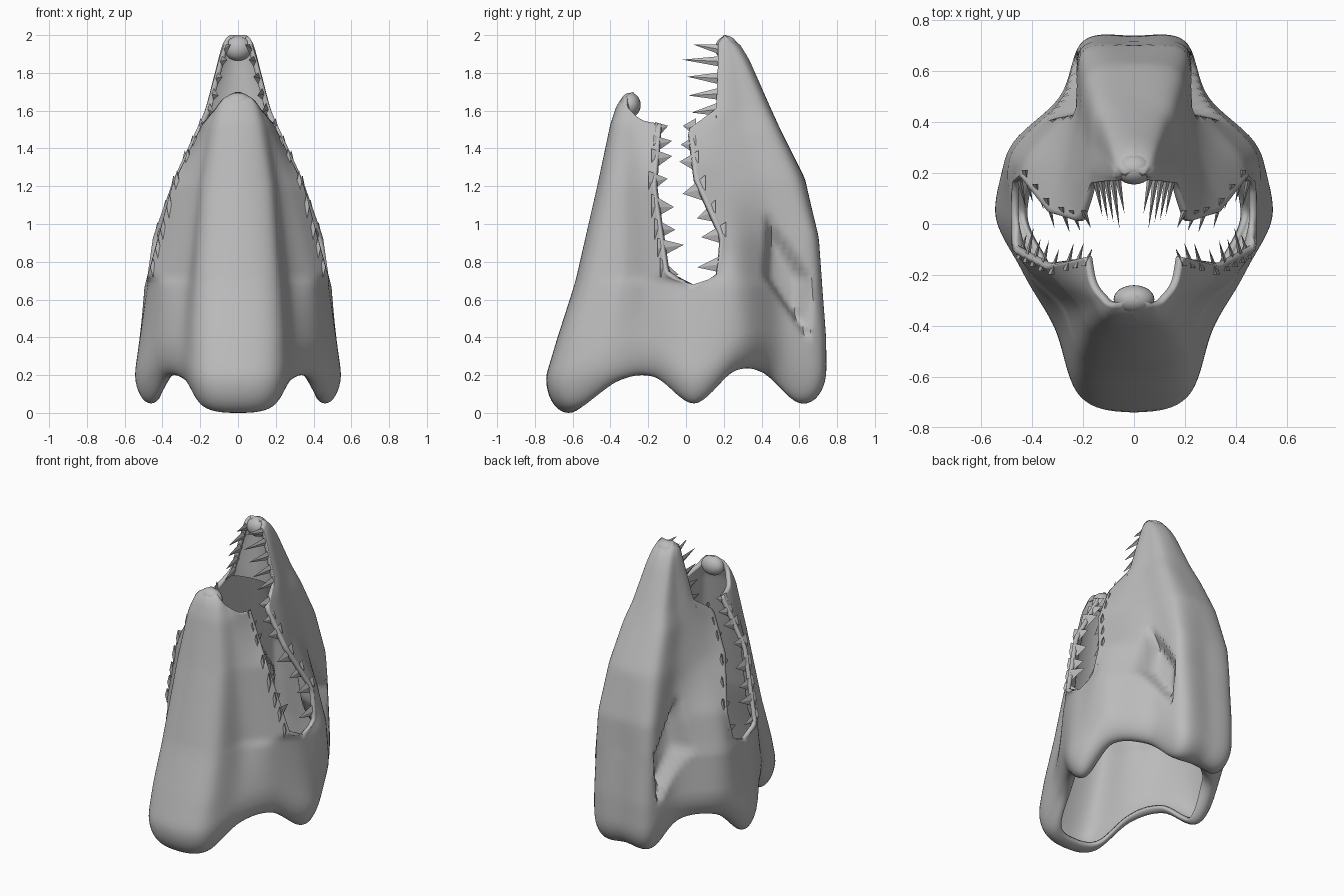
import bpy, bmesh, math
from mathutils import Matrix, Vector

if "Cube" in bpy.data.objects:
    bpy.data.objects.remove(bpy.data.objects["Cube"], do_unlink=True)

grey = bpy.data.materials.new("matte_grey")
grey.use_nodes = True
colour = (0.5, 0.5, 0.5, 1)
grey.diffuse_color = colour
grey.node_tree.nodes["Principled BSDF"].inputs["Base Color"].default_value = colour

CORNER = 0.68      # height of the mouth corner
ROLL = 0.18        # height of the rolled bottom rim
COLS, RIM_ROWS, LOW_ROWS, HIGH_ROWS = 36, 12, 16, 48

# Sections: height, then (x, y) from the centre line round to the mouth edge
JAW = [
    (0.2, (0, -.74), (.21, -.685), (.32, -.43), (.44, -.2), (.55, .05)),
    (0.4, (0, -.68), (.21, -.63), (.3, -.41), (.43, -.2), (.52, .05)),
    (CORNER, (0, -.59), (.2, -.54), (.28, -.34), (.41, -.2), (.48, .04)),
    (0.72, (0, -.58), (.2, -.53), (.27, -.33), (.4, -.2), (.48, -.1)),
    (1.2, (0, -.47), (.16, -.43), (.22, -.32), (.29, -.24), (.35, -.17)),
    (1.53, (0, -.4), (.11, -.38), (.16, -.3), (.18, -.23), (.19, -.13)),
    (1.62, (0, -.37), (.09, -.35), (.12, -.29), (.14, -.23), (.15, -.17)),
    (1.67, (0, -.34), (.07, -.32), (.1, -.27), (.11, -.23), (.12, -.19)),
    (1.7, (0, -.28), (.05, -.28), (.08, -.26), (.09, -.23), (.1, -.2)),
]
SNOUT = [
    (0.2, (0, .74), (.2, .72), (.29, .5), (.48, .3), (.55, .05)),
    (0.4, (0, .735), (.2, .72), (.29, .5), (.49, .3), (.52, .05)),
    (CORNER, (0, .715), (.2, .7), (.27, .5), (.48, .28), (.48, .04)),
    (0.72, (0, .71), (.2, .7), (.26, .5), (.46, .29), (.48, .16)),
    (0.93, (0, .7), (.2, .68), (.24, .48), (.4, .29), (.45, .19)),
    (1.24, (0, .63), (.18, .59), (.22, .39), (.28, .2), (.34, .05)),
    (1.5, (0, .5), (.15, .47), (.18, .3), (.21, .15), (.22, .01)),
    (1.61, (0, .45), (.12, .42), (.15, .3), (.17, .22), (.17, .16)),
    (1.87, (0, .335), (.08, .31), (.1, .25), (.105, .2), (.1, .17)),
    (1.96, (0, .28), (.06, .26), (.08, .22), (.08, .19), (.07, .17)),
    (2.0, (0, .21), (.04, .2), (.05, .19), (.05, .18), (.04, .17)),
]
JAW_RIM, JAW_TOP = (0, .03, .17, .19, .05), (1.7, 1.67, 1.6, 1.55, 1.53)
SNOUT_RIM, SNOUT_TOP = (.06, .06, .21, .22, .05), (2, 2, 1.99, 1.98, 1.96)


def spline(values, u, start=1, flat_end=False):
    """Catmull-Rom through evenly spaced scalars, even or odd at the start."""
    n = len(values) - 1
    i = min(int(u * n), n - 1)
    t = u * n - i
    b, c = values[i], values[i + 1]
    a = values[i - 1] if i else start * c
    if i + 2 <= n:
        d = values[i + 2]
    else:
        d = b if flat_end else 2 * c - b
    return b + t / 2 * (c - a + t * (2 * a - 5 * b + 4 * c - d + t * (3 * (b - c) + d - a)))


def section(rows, z):
    """Linear blend of the neighbouring sections at height z."""
    z = max(rows[0][0], min(rows[-1][0], z))
    for low, high in zip(rows, rows[1:]):
        if z <= high[0]:
            t = (z - low[0]) / (high[0] - low[0])
            return [Vector(p).lerp(Vector(q), t) for p, q in zip(low[1:], high[1:])]


def surface(rows, u, z):
    pts = section(rows, z)
    return Vector((spline([p.x for p in pts], u, -1, z <= CORNER + 0.001),
                   spline([p.y for p in pts], u), z))


def socket_depth(p):
    """0 outside the slanted diamond of the eye socket, 1 well inside it."""
    across = abs(p.y - 0.54 - (0.72 - p.z) * 0.32) / 0.13
    return max(0, min(1, 2.2 * (1 - across - abs(p.z - 0.72) / 0.36)))


def add_patch(bm, rows, rim, top, flip):
    grid = []
    for j in range(RIM_ROWS + LOW_ROWS + HIGH_ROWS + 1):
        line = []
        for i in range(COLS + 1):
            u = i / COLS
            base = spline(rim, u, flat_end=True)
            inset = 1
            if j < RIM_ROWS:
                # Rim rolls under and a little up the inside
                turn = math.radians(120) * (1 - j / RIM_ROWS)
                z = base + ROLL * (1 - math.sin(turn))
                inset = 1 - 0.16 * (1 - math.cos(turn))
            elif j <= RIM_ROWS + LOW_ROWS:
                low = base + ROLL
                z = low + (CORNER - low) * (j - RIM_ROWS) / LOW_ROWS
            else:
                z = CORNER + (spline(top, u) - CORNER) * (j - RIM_ROWS - LOW_ROWS) / HIGH_ROWS
            p = surface(rows, u, z)
            line.append(bm.verts.new((p.x * inset, p.y * inset, z)))
        grid.append(line)
    for a, b in zip(grid, grid[1:]):
        for i in range(COLS):
            quad = [a[i], a[i + 1], b[i + 1], b[i]]
            bm.faces.new(quad[::-1] if flip else quad)


def finish(name, bm, angle=0, mirrored=True, thickness=0):
    mesh = bpy.data.meshes.new(name)
    bm.to_mesh(mesh)
    bm.free()
    mesh.materials.append(grey)
    obj = bpy.data.objects.new(name, mesh)
    bpy.context.collection.objects.link(obj)
    if mirrored:
        obj.modifiers.new("mirror", 'MIRROR').merge_threshold = 0.002
    if thickness:
        solid = obj.modifiers.new("wall", 'SOLIDIFY')
        solid.thickness = thickness
        solid.offset = -1
    if angle:
        bpy.ops.object.select_all(action='DESELECT')
        obj.select_set(True)
        bpy.context.view_layer.objects.active = obj
        bpy.ops.object.shade_smooth_by_angle(angle=math.radians(angle))


# Hollow head: lower jaw in front, snout behind, joined below the mouth
bm = bmesh.new()
add_patch(bm, JAW, JAW_RIM, JAW_TOP, False)
add_patch(bm, SNOUT, SNOUT_RIM, SNOUT_TOP, True)
bmesh.ops.remove_doubles(bm, verts=bm.verts, dist=0.0005)
inner = [v for v in bm.verts if not v.is_boundary]
for _ in range(3):
    bmesh.ops.smooth_vert(bm, verts=inner, factor=0.5, use_axis_x=True, use_axis_y=True, use_axis_z=False)
# Sunken eye sockets
for v in inner:
    if v.co.y > 0.3 and v.co.x > 0.2:
        v.co += Vector((-0.08, -0.03, 0)) * socket_depth(v.co)
finish("head_shell", bm, 50, True, 0.028)


def rounded_tip(name, centre, size):
    bm = bmesh.new()
    shape = Matrix.Translation(centre) @ Matrix.Diagonal((*size, 1))
    bmesh.ops.create_uvsphere(bm, u_segments=24, v_segments=14, radius=1, matrix=shape)
    finish(name, bm, 60, False)


# Thick rounded ends of both jaws
rounded_tip("chin_lip", (0, -.295, 1.63), (.08, .055, .065))
rounded_tip("nose_tip", (0, .215, 1.93), (.075, .06, .066))

# Arched palate closing the end of the snout
bm = bmesh.new()
arch = []
for j in range(11):
    edge = surface(SNOUT, 1, 1.56 + 0.037 * j)
    arch.append([bm.verts.new((edge.x * k / 6, max(edge.y, 0.16) + 0.05 * (1 - (k / 6) ** 2), edge.z))
                 for k in range(7)])
for a, b in zip(arch, arch[1:]):
    for k in range(6):
        bm.faces.new((a[k], a[k + 1], b[k + 1], b[k]))
finish("palate", bm, 60)


def teeth(name, rows, sign, data):
    """Flat-sided spikes along a mouth edge: height, length, half width, rise."""
    bm = bmesh.new()
    for z, length, width, rise in data:
        root = surface(rows, 1, z) - Vector((0.016, sign * 0.03, 0))
        tip = root + Vector((-0.03, sign * (length + 0.03), rise))
        ring = [bm.verts.new(root + Vector(o)) for o in
                ((0.014, 0, 0), (0, 0, width), (-0.014, 0, 0), (0, 0, -width))]
        point = bm.verts.new(tip)
        bm.faces.new(ring)
        for k in range(4):
            bm.faces.new((ring[k], ring[(k + 1) % 4], point))
    bmesh.ops.recalc_face_normals(bm, faces=bm.faces)
    finish(name, bm)


teeth("upper_teeth", SNOUT, -1, [
    (1.92, .13, .03, .03), (1.86, .19, .03, .01), (1.77, .16, .035, .01),
    (1.69, .15, .035, -.01), (1.61, .13, .04, -.02), (1.51, .04, .05, .01),
    (1.42, .05, .05, .0), (1.33, .07, .06, .0), (1.19, .09, .07, -.03),
    (1.07, .07, .06, -.04), (.95, .1, .06, -.02), (.79, .11, .05, -.02)])
teeth("lower_teeth", JAW, 1, [
    (1.49, .04, .05, .03), (1.42, .07, .05, .02), (1.34, .08, .06, .02),
    (1.22, .07, .06, .02), (1.09, .09, .07, .0), (.97, .08, .06, .0),
    (.87, .11, .055, .02), (.77, .07, .05, -.04)])
